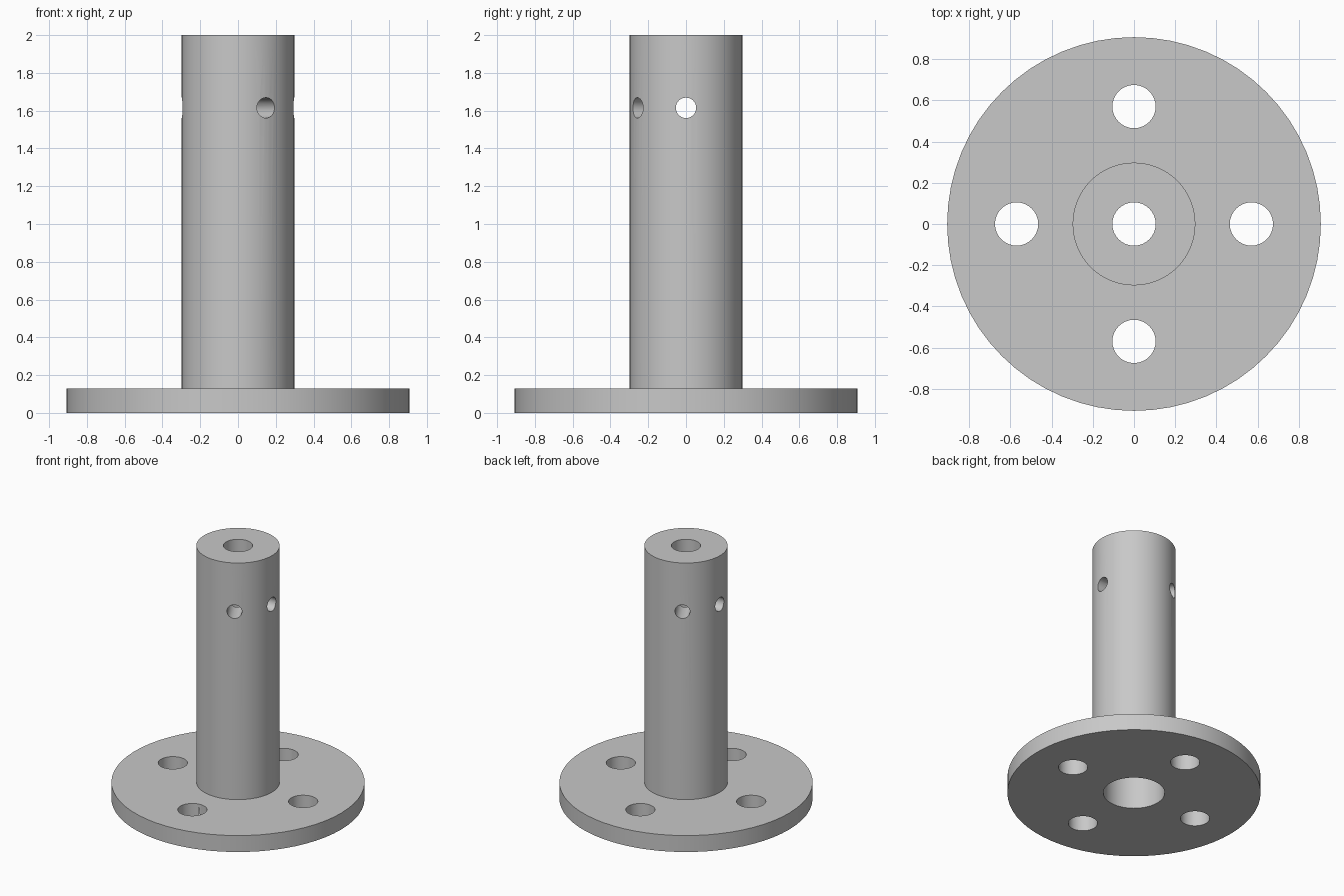
import bpy, bmesh
from math import cos, sin, pi, radians

cube = bpy.data.objects.get("Cube")
if cube:
    bpy.data.objects.remove(cube, do_unlink=True)

SEGMENTS = 64

# Plain grey finish
grey = bpy.data.materials.new("plain_grey")
grey.use_nodes = True
colour = (0.58, 0.58, 0.58, 1)
grey.diffuse_color = colour
grey.node_tree.nodes["Principled BSDF"].inputs["Base Color"].default_value = colour


def lathe(name, profile):
    """Revolve a closed (radius, height) outline around z."""
    bm = bmesh.new()
    rings = []
    for i in range(SEGMENTS):
        a = 2 * pi * i / SEGMENTS
        rings.append([bm.verts.new((r * cos(a), r * sin(a), z)) for r, z in profile])
    n = len(profile)
    for i, ring in enumerate(rings):
        after = rings[(i + 1) % SEGMENTS]
        for j in range(n):
            k = (j + 1) % n
            bm.faces.new((ring[j], after[j], after[k], ring[k]))
    bmesh.ops.recalc_face_normals(bm, faces=bm.faces)
    mesh = bpy.data.meshes.new(name)
    bm.to_mesh(mesh)
    bm.free()
    obj = bpy.data.objects.new(name, mesh)
    bpy.context.collection.objects.link(obj)
    mesh.materials.append(grey)
    return obj


def drill(target, radius, depth, location, rotation=(0, 0, 0)):
    """Cut a round hole through the target."""
    bpy.ops.mesh.primitive_cylinder_add(vertices=32, radius=radius, depth=depth,
                                        location=location, rotation=rotation)
    cutter = bpy.context.object
    cutter.name = "hole_cutter"
    cutter.hide_render = True
    cutter.data.materials.append(grey)
    mod = target.modifiers.new("hole", 'BOOLEAN')
    mod.operation = 'DIFFERENCE'
    mod.solver = 'EXACT'
    mod.object = cutter
    bpy.context.view_layer.objects.active = target
    bpy.ops.object.modifier_apply(modifier=mod.name)
    bpy.data.objects.remove(cutter, do_unlink=True)


# Flange and post in one turned piece, with a wide bore below and a narrow one above
post = lathe("flanged_post", [
    (0.22, 0), (0.907, 0), (0.907, 0.13), (0.298, 0.13),
    (0.298, 2), (0.105, 2), (0.105, 1), (0.22, 1)])

# Four bolt holes in the flange
for i in range(4):
    a = i * pi / 2
    drill(post, 0.105, 0.4, (0.57 * cos(a), 0.57 * sin(a), 0.065))

# Two pin holes straight through the post, near its top
for angle in (0, -60):
    drill(post, 0.054, 1, (0, 0, 1.615), (0, pi / 2, radians(angle)))

# Smooth round walls with sharp rims
bpy.ops.object.select_all(action='DESELECT')
post.select_set(True)
bpy.context.view_layer.objects.active = post
bpy.ops.object.shade_smooth_by_angle(angle=radians(30))
